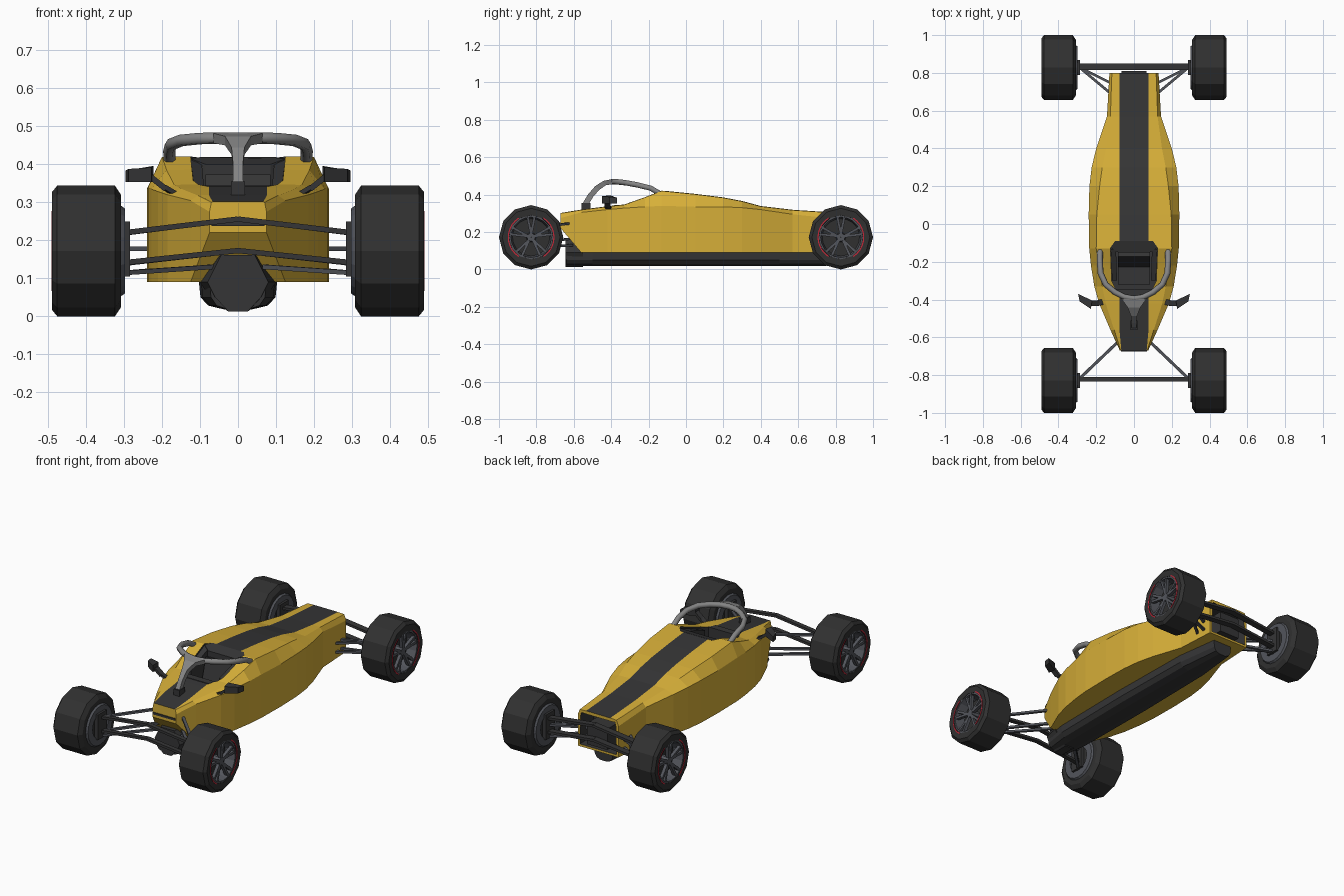
import bpy, bmesh, math
from mathutils import Vector

if "Cube" in bpy.data.objects:
    bpy.data.objects.remove(bpy.data.objects["Cube"])


def material(name, r, g, b):
    m = bpy.data.materials.new(name)
    m.diffuse_color = (r, g, b, 1)
    m.use_nodes = True
    m.node_tree.nodes["Principled BSDF"].inputs["Base Color"].default_value = m.diffuse_color
    return m


YELLOW = material("yellow paint", 0.68, 0.43, 0.04)
CARBON = material("dark carbon", 0.036, 0.036, 0.037)
RUBBER = material("black rubber", 0.03, 0.03, 0.03)
RIM = material("rim grey", 0.085, 0.09, 0.105)
STEEL = material("hoop grey", 0.23, 0.23, 0.23)
RED = material("red", 0.55, 0.02, 0.04)


def build(name, verts, faces, *mats):
    me = bpy.data.meshes.new(name)
    me.from_pydata([tuple(v) for v in verts], [], faces)
    bm = bmesh.new()
    bm.from_mesh(me)
    bmesh.ops.recalc_face_normals(bm, faces=bm.faces)
    bm.to_mesh(me)
    bm.free()
    for m in mats:
        me.materials.append(m)
    ob = bpy.data.objects.new(name, me)
    bpy.context.collection.objects.link(ob)
    return ob


def loft(name, rings, *mats):
    """Skin equal-length closed rings and cap both ends."""
    n = len(rings[0])
    verts = [p for r in rings for p in r]
    faces = [(i * n + j, i * n + (j + 1) % n, (i + 1) * n + (j + 1) % n, (i + 1) * n + j)
             for i in range(len(rings) - 1) for j in range(n)]
    faces += [tuple(range(n)), tuple(range(len(verts) - n, len(verts)))]
    return build(name, verts, faces, *mats)


def section(y, half):
    """Full symmetric ring from the right half, listed bottom to top."""
    return [(x, y, z) for x, z in half] + [(-x, y, z) for x, z in reversed(half)]


def prism(name, outline, z0, tops, mat):
    tops = tops if isinstance(tops, (list, tuple)) else [tops] * len(outline)
    return loft(name, [[(x, y, z0) for x, y in outline],
                       [(x, y, t) for (x, y), t in zip(outline, tops)]], mat)


def box(name, x0, x1, y0, y1, z0, z1, mat):
    return prism(name, [(x0, y0), (x1, y0), (x1, y1), (x0, y1)], z0, z1, mat)


def bar(name, p, q, w, h, mat, up=(0, 0, 1)):
    """Rectangular bar from p to q."""
    p, q = Vector(p), Vector(q)
    d = (q - p).normalized()
    a = d.cross(Vector(up)).normalized()
    b = a.cross(d)
    a, b = a * w / 2, b * h / 2
    return loft(name, [[c - a - b, c + a - b, c + a + b, c - a + b] for c in (p, q)], mat)


def lathe(name, profile, n, s, cy, cz, mat, a0=0, a1=math.tau):
    """Revolve a closed (x, radius) profile about the wheel axle."""
    full = a1 - a0 > 6.28
    rings = [[(s * x, cy + r * math.cos(a), cz + r * math.sin(a)) for x, r in profile]
             for a in (a0 + (a1 - a0) * i / n for i in range(n if full else n + 1))]
    if not full:
        return loft(name, rings, mat)
    k = len(profile)
    faces = [(i * k + j, i * k + (j + 1) % k, (i + 1) % n * k + (j + 1) % k, (i + 1) % n * k + j)
             for i in range(n) for j in range(k)]
    return build(name, [p for r in rings for p in r], faces, mat)


# Body shell: y, half width, bottom z, shoulder z, top half width, top z
stations = [
    (-0.67, .075, .22, .275, .070, .30), (-0.56, .125, .09, .305, .105, .318),
    (-0.42, .185, .09, .32, .15, .336), (-0.33, .21, .09, .328, .168, .346),
    (-0.22, .228, .09, .335, .188, .385), (-0.13, .237, .09, .34, .20, .42),
    (0.05, .24, .09, .335, .197, .402), (0.20, .236, .09, .335, .182, .383),
    (0.30, .224, .09, .33, .168, .364), (0.40, .20, .09, .32, .148, .337),
    (0.57, .143, .09, .295, .125, .317), (0.80, .13, .09, .27, .117, .302)]
body = loft("body_shell", [section(y, [(w, zb), (w, zs), (wt, zt), (min(.077, wt - .003), zt + .002)])
                           for y, w, zb, zs, wt, zt in stations], YELLOW, CARBON)
bm = bmesh.new()
bm.from_mesh(body.data)
for f in bm.faces:  # centre stripe on the upper deck
    if f.normal.z > .5 and abs(f.calc_center_median().x) < .01:
        f.material_index = 1
tail = max(bm.faces, key=lambda f: f.calc_center_median().y)
bmesh.ops.inset_individual(bm, faces=[tail], thickness=.018)
walls = bmesh.ops.inset_individual(bm, faces=[tail], thickness=.001, depth=-.12)["faces"]
for f in walls + [tail]:
    f.material_index = 1
bm.to_mesh(body.data)
bm.free()

# Cockpit opening
half = [(.08, -.385), (.118, -.30), (.125, -.125), (.10, -.09)]
outline = half + [(-x, y) for x, y in reversed(half)]
cutter = prism("cockpit_cutter", outline, .15, .55, CARBON)
cutter.hide_render = True
mod = body.modifiers.new("cockpit", "BOOLEAN")
mod.operation, mod.object, mod.solver = "DIFFERENCE", cutter, "EXACT"
mod.material_mode = "TRANSFER"
bpy.context.view_layer.objects.active = body
bpy.ops.object.modifier_apply(modifier=mod.name)
bpy.data.objects.remove(cutter)

# Cockpit padding, seat and dash
prism("headrest", [(-.125, -.125), (-.085, -.15), (.085, -.15), (.125, -.125), (.10, -.09), (-.10, -.09)],
      .25, [.415, .40, .40, .415, .419, .419], CARBON)
for s in (1, -1):
    prism("cockpit_side_pad", [(s * .124, -.13), (s * .095, -.14), (s * .09, -.30), (s * .116, -.30)],
          .2, [.412, .40, .345, .345], CARBON)
bar("seat_back", (0, -.22, .16), (0, -.16, .37), .17, .025, CARBON, (0, 1, 0))
box("seat_base", -.085, .085, -.32, -.2, .15, .18, CARBON)
prism("dashboard", [(-.08, -.385), (.08, -.385), (.098, -.345), (-.098, -.345)], .27, .345, CARBON)

# Floor keel and nose mount
loft("floor_keel", [section(y, [(.035 * k, .018), (.075 * k, .028), (.095 * k, .05), (.10 * k, .10)])
                    for y, k in ((-.64, .75), (-.5, .98), (0, 1.04), (.5, .95), (.75, .6))], CARBON)
loft("nose_mount", [section(y, [(.025, .012), (.075 * k, .05), (.10 * k, .09), (.055 * k, .162)])
                    for y, k in ((-.645, .8), (-.55, 1.0))], CARBON)
box("nose_bracket", -.07, .07, -.675, -.63, .238, .25, CARBON)
box("gearbox", -.065, .065, .66, .81, .12, .24, CARBON)

# Protective hoop and its centre pillar
path = [(.18, -.13, .40), (.181, -.19, .435), (.177, -.26, .452), (.15, -.32, .463),
        (.10, -.362, .468), (.05, -.387, .469), (0, -.395, .469)]
path += [(-x, y, z) for x, y, z in path[-2::-1]]
cu = bpy.data.curves.new("head_hoop", "CURVE")
cu.dimensions, cu.bevel_depth, cu.bevel_resolution, cu.use_fill_caps = "3D", .016, 1, True
sp = cu.splines.new("POLY")
sp.points.add(len(path) - 1)
for pt, co in zip(sp.points, path):
    pt.co = (*co, 1)
hoop = bpy.data.objects.new("head_hoop", cu)
bpy.context.collection.objects.link(hoop)
cu.materials.append(STEEL)
bpy.ops.object.select_all(action="DESELECT")
hoop.select_set(True)
bpy.context.view_layer.objects.active = hoop
bpy.ops.object.convert(target="MESH")
rings = []
for y, z, w, dy, dz in ((-.395, .469, .065, .003, .013), (-.435, .462, .034, .006, .012),
                        (-.475, .435, .017, .011, .010), (-.51, .395, .013, .014, .006),
                        (-.54, .345, .014, .015, .004)):
    rings.append([(-w, y - dy, z + dz), (w, y - dy, z + dz), (w, y + dy, z - dz), (-w, y + dy, z - dz)])
loft("hoop_pillar", rings, STEEL)
box("pillar_foot", -.018, .018, -.56, -.51, .31, .355, CARBON)

for s in (1, -1):
    # Mirrors
    head = [(s * .228, -.45), (s * .288, -.41), (s * .296, -.37), (s * .222, -.405)]
    prism("mirror_head", head, .353, [.392, .388, .384, .396], CARBON)
    bar("mirror_stem", (s * .158, -.41, .318), (s * .195, -.42, .34), .03, .012, CARBON)
    bar("mirror_arm", (s * .19, -.42, .335), (s * .24, -.42, .375), .03, .015, CARBON)

    # Suspension
    for y, w in ((-.822, .026), (.832, .036)):
        bar("upper_crossbar", (0, y, .256), (s * .292, y, .221), w, .014, CARBON)
        bar("lower_crossbar", (0, y, .173), (s * .292, y, .142), w, .014, CARBON)
    for z0, z1 in ((.22, .248), (.14, .165), (.115, .13)):
        bar("front_wishbone", (s * .29, -.82, z0), (s * .07, -.61, z1), .016, .012, RIM)
    for y in (.68, .74):
        for z0, z1 in ((.178, .178), (.115, .13)):
            bar("rear_wishbone", (s * .29, .83, z0), (s * .11, y, z1), .014, .012, RIM)

    # Wheels
    for cy in (-.828, .828):
        cz = .172
        lathe("tyre", [(.308, .115), (.308, .148), (.324, .172), (.476, .172), (.49, .155),
                       (.488, .118), (.45, .112)], 12, s, cy, cz, RUBBER)
        lathe("rim_ring", [(.42, .098), (.42, .12), (.486, .12), (.486, .108)], 20, s, cy, cz, RIM)
        lathe("rim_back", [(.40, .001), (.40, .117), (.43, .117), (.43, .001)], 20, s, cy, cz, RUBBER)
        lathe("wheel_hub", [(.42, .001), (.42, .028), (.475, .022), (.475, .001)], 10, s, cy, cz, RIM)
        lathe("brake_disc", [(.298, .07), (.298, .112), (.312, .122), (.34, .122), (.34, .07)],
              20, s, cy, cz, RIM)
        lathe("brake_cover", [(.306, .001), (.306, .075), (.34, .075), (.34, .001)], 16, s, cy, cz, RUBBER)
        box("hub_upright", s * .285, s * .31, cy - .04, cy + .04, .105, .25, CARBON)
        for i in range(5):
            a = math.pi / 2 + i * math.tau / 5
            for d in (-.17, .17):
                p = (s * .465, cy + .016 * math.cos(a), cz + .016 * math.sin(a))
                q = (s * .475, cy + .112 * math.cos(a + d), cz + .112 * math.sin(a + d))
                bar("wheel_spoke", p, q, .014, .018, RIM, (1, 0, 0))
        for a in (0, math.pi):
            lathe("tyre_mark", [(.486, .119), (.486, .125), (.4905, .125), (.4905, .119)],
                  10, s, cy, cz, RED, a - 1.0, a + 1.0)
